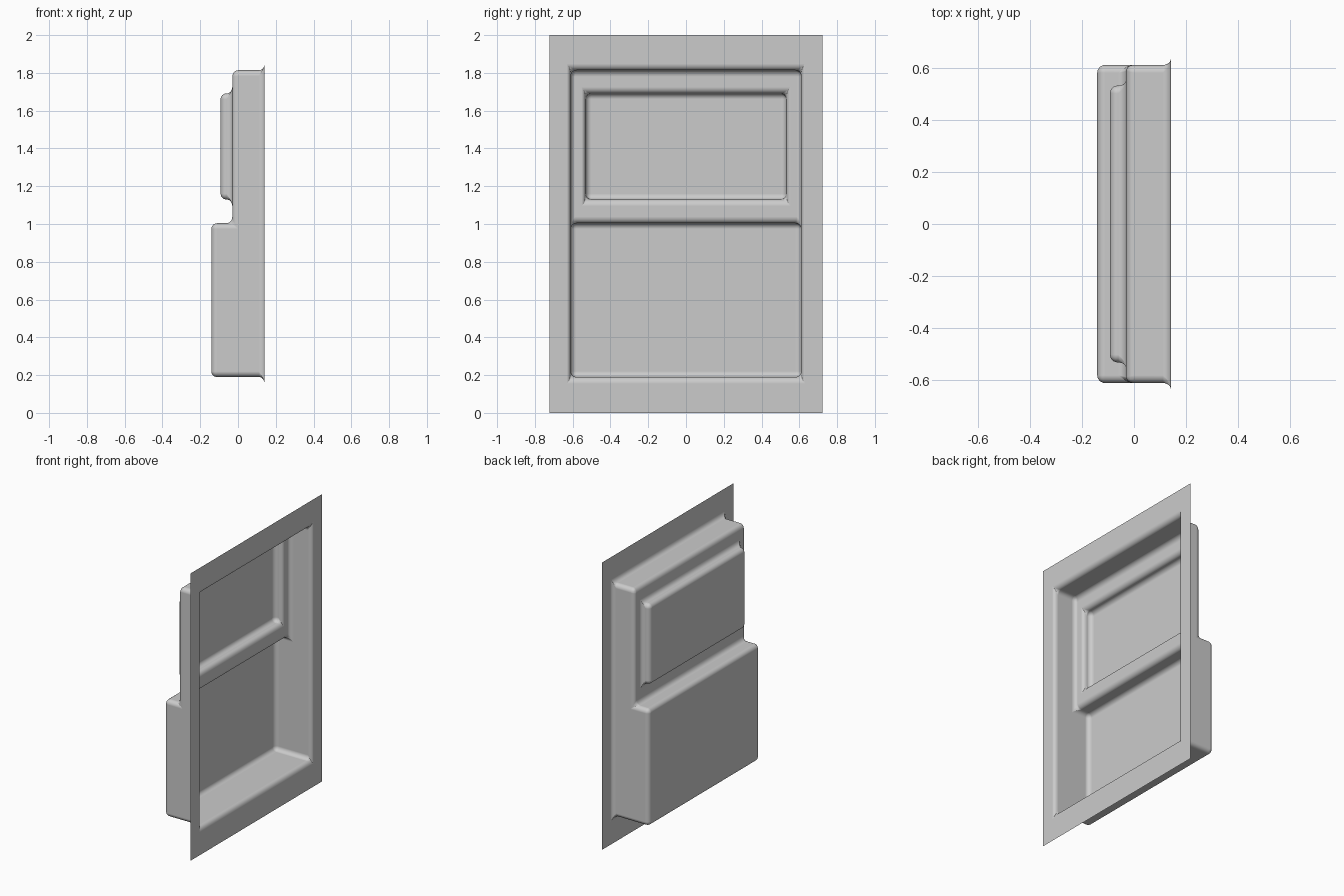
import bpy, bmesh

if "Cube" in bpy.data.objects:
    bpy.data.objects.remove(bpy.data.objects["Cube"])

bm = bmesh.new()


def ring(x, half_y, z0, z1):
    """Rectangle of four vertices facing along x."""
    return [bm.verts.new((x, y, z)) for y, z in
            ((-half_y, z0), (half_y, z0), (half_y, z1), (-half_y, z1))]


def bridge(a, b):
    """Join two rectangles with four faces."""
    for i in range(4):
        j = (i + 1) % 4
        bm.faces.new((a[i], a[j], b[j], b[i]))


# Flat flange around the pocket mouth
outer = ring(0.141, 0.722, 0.0, 2.0)
mouth = ring(0.141, 0.61, 0.19, 1.814)
bridge(outer, mouth)

# Shallow upper floor with its raised inner panel
upper = ring(-0.03, 0.61, 1.004, 1.814)
panel_base = ring(-0.03, 0.531, 1.13, 1.691)
panel_face = ring(-0.092, 0.531, 1.13, 1.691)
bridge(upper, panel_base)
bridge(panel_base, panel_face)
bm.faces.new(panel_face)

# Deep lower floor and the step up to the shallow floor
lower = ring(-0.141, 0.61, 0.19, 1.004)
bm.faces.new(lower)
bm.faces.new((lower[3], lower[2], upper[1], upper[0]))

# Pocket walls: top, bottom and the two L-shaped sides
bm.faces.new((mouth[3], mouth[2], upper[2], upper[3]))
bm.faces.new((mouth[0], mouth[1], lower[1], lower[0]))
for b, t in ((0, 3), (1, 2)):
    bm.faces.new((mouth[b], lower[b], lower[t], upper[b], upper[t], mouth[t]))

bmesh.ops.recalc_face_normals(bm, faces=bm.faces[:])
mesh = bpy.data.meshes.new("door_liner")
bm.to_mesh(mesh)
bm.free()
liner = bpy.data.objects.new("door_liner", mesh)
bpy.context.collection.objects.link(liner)

# Rounded, smoothly shaded bends
for poly in mesh.polygons:
    poly.use_smooth = True
bevel = liner.modifiers.new("rounded_bends", 'BEVEL')
bevel.width = 0.03
bevel.segments = 6
bevel.limit_method = 'ANGLE'
bevel.harden_normals = True
